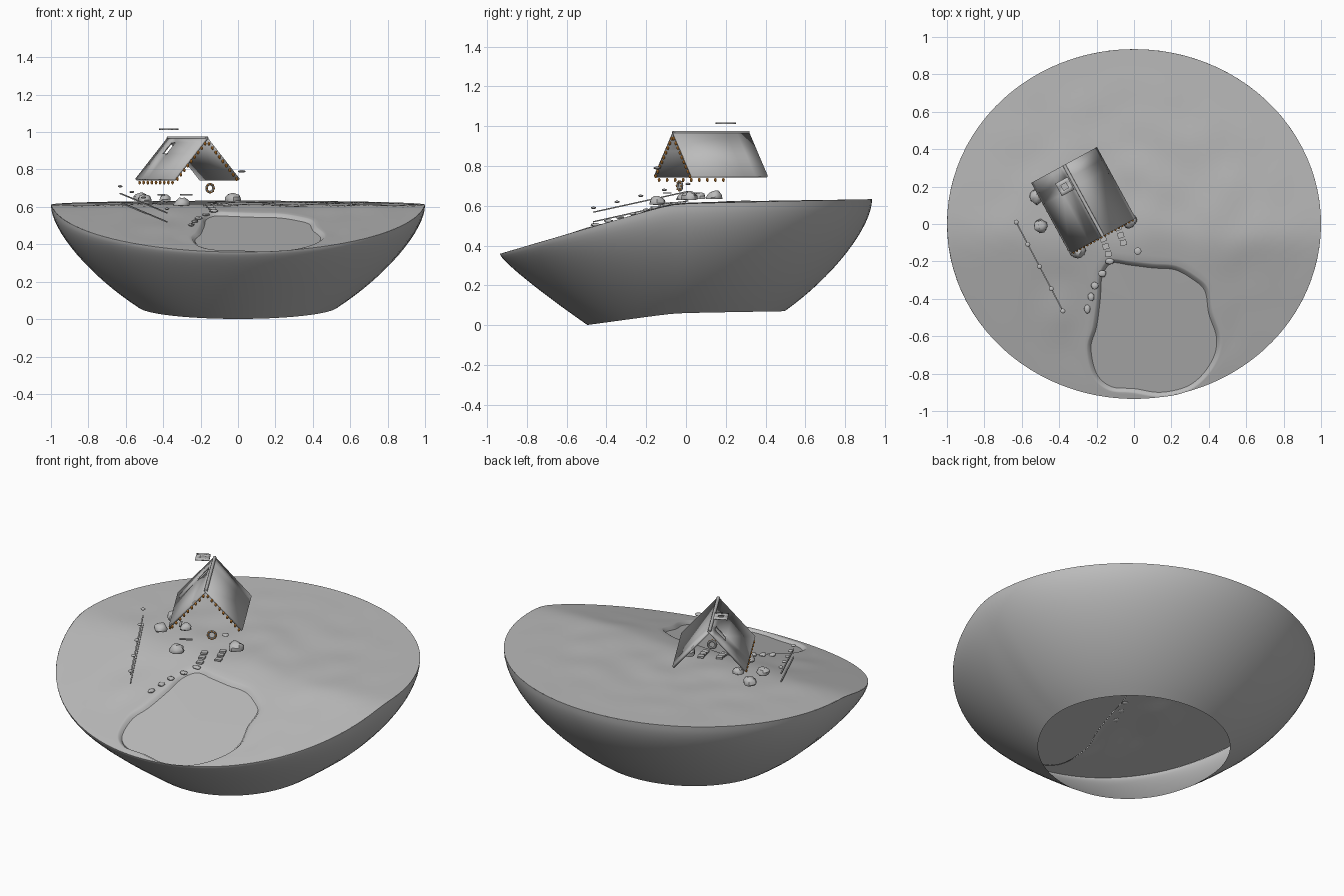
import bpy, bmesh, math
from mathutils import Vector, Matrix, noise

cube = bpy.data.objects.get("Cube")
if cube:
    bpy.data.objects.remove(cube, do_unlink=True)


def material(name, rgb):
    m = bpy.data.materials.new(name)
    m.use_nodes = True
    m.diffuse_color = (*rgb, 1)
    m.node_tree.nodes["Principled BSDF"].inputs["Base Color"].default_value = (*rgb, 1)
    return m


GREY = material("plain_grey", (0.5, 0.5, 0.5))
ORANGE = material("warm_orange", (0.8, 0.3, 0.04))
HOUSE = Matrix.Translation((-0.27, 0.125, 0)) @ Matrix.Rotation(math.radians(28.6), 4, "Z")
DEPTH = 0.935  # y radius of the island


def finish(name, bm, mat=GREY, matrix=Matrix(), angle=40, thickness=0):
    me = bpy.data.meshes.new(name)
    bm.to_mesh(me)
    bm.free()
    me.transform(matrix)
    me.materials.append(mat)
    ob = bpy.data.objects.new(name, me)
    bpy.context.collection.objects.link(ob)
    if thickness:
        mod = ob.modifiers.new("thickness", "SOLIDIFY")
        mod.thickness = thickness
        mod.offset = -1
    bpy.ops.object.select_all(action="DESELECT")
    ob.select_set(True)
    bpy.context.view_layer.objects.active = ob
    bpy.ops.object.shade_smooth_by_angle(angle=math.radians(angle))
    return ob


def loft(name, rings, cap=False, angle=40):
    """Closed rings of points joined by quads."""
    bm = bmesh.new()
    rows = [[bm.verts.new(p) for p in ring] for ring in rings]
    for a, b in zip(rows, rows[1:]):
        for i in range(len(a)):
            j = (i + 1) % len(a)
            bm.faces.new((a[i], b[i], b[j], a[j]))
    if cap:
        mid = bm.verts.new(sum((v.co for v in rows[0]), Vector()) / len(rows[0]))
        for i, v in enumerate(rows[0]):
            bm.faces.new((mid, v, rows[0][(i + 1) % len(rows[0])]))
    return finish(name, bm, angle=angle)


def sheet(name, xs, ys, height, skip=None, thickness=0.012):
    """Grid in house space with an optional missing cell."""
    bm = bmesh.new()
    rows = [[bm.verts.new((x, y, height(x))) for x in xs] for y in ys]
    for j in range(len(ys) - 1):
        for i in range(len(xs) - 1):
            if (i, j) != skip:
                bm.faces.new((rows[j][i], rows[j][i + 1], rows[j + 1][i + 1], rows[j + 1][i]))
    return finish(name, bm, matrix=HOUSE, thickness=thickness)


def box(name, size, matrix):
    bm = bmesh.new()
    bmesh.ops.create_cube(bm, size=1, matrix=Matrix.Diagonal((*size, 1)))
    return finish(name, bm, matrix=matrix)


def ball(name, pos, scale, mat=GREY, segments=12, dome=False, wobble=0):
    bm = bmesh.new()
    bmesh.ops.create_uvsphere(bm, u_segments=segments, v_segments=8, radius=1)
    if dome:
        geom = bm.verts[:] + bm.edges[:] + bm.faces[:]
        bmesh.ops.bisect_plane(bm, geom=geom, plane_co=(0, 0, -0.2), plane_no=(0, 0, -1), clear_outer=True)
    for v in bm.verts:
        v.co *= 1 + wobble * noise.noise(v.co * 2 + Vector(pos) * 9)
    return finish(name, bm, mat, Matrix.Translation(pos) @ Matrix.Diagonal((*scale, 1)))


def soft(d):
    return 0.5 * (d + math.sqrt(d * d + 0.003))


def ground(x, y):
    return 0.613 + 0.022 * y - 0.27 * soft(-y - 0.07)


# Bowl shaped underside, open at the bottom
def bowl_ring(s):
    ring = []
    for i in range(96):
        a = math.tau * i / 96
        c, d = math.cos(a), math.sin(a) * DEPTH
        k = 0.55 + 0.3 * max(0, -math.sin(a))
        f = k * s + (1 - k) * (1 - math.sqrt(1 - s * s))
        r = 0.53 + 0.47 * s
        low = 0.062 + 0.017 * 0.53 * d - 0.12 * soft(-0.53 * d - 0.06)
        ring.append((c * r, d * r, low + (ground(c, d) - low) * f))
    return ring


loft("island_underside", [bowl_ring(math.sin(math.pi / 2 * i / 16)) for i in range(17)])

# Pond outline as a smooth closed curve
shore = [(-.12, -.21), (-.02, -.22), (.1, -.235), (.22, -.245), (.32, -.3), (.38, -.36), (.4, -.48),
         (.44, -.6), (.43, -.7), (.37, -.8), (.28, -.87), (.14, -.9), (0, -.88), (-.12, -.87),
         (-.2, -.8), (-.23, -.66), (-.2, -.55), (-.18, -.4), (-.17, -.28)]
shore = [Vector(p) for p in reversed(shore)]
outline = []
for i in range(len(shore)):
    p, q, r, s = (shore[(i + k - 1) % len(shore)] for k in range(4))
    for n in range(6):
        t = n / 6
        outline.append(0.5 * (2 * q + (r - p) * t + (2 * p - 5 * q + 4 * r - s) * t ** 2
                              + (3 * q - p - 3 * r + s) * t ** 3))
centre = Vector((0.1, -0.57))


def rim_point(p):
    d = (p - centre).normalized()
    ex, ey, cx, cy = d.x, d.y / DEPTH, centre.x, centre.y / DEPTH
    a, b, c = ex * ex + ey * ey, ex * cx + ey * cy, cx * cx + cy * cy - 1
    return centre + d * ((-b + math.sqrt(b * b - a * c)) / a)


# Meadow from the pond bank out to the rim
def meadow_ring(distance, t, drop):
    ring = []
    for p in outline:
        start = p + (p - centre).normalized() * distance
        q = start.lerp(rim_point(p), t)
        edge = max(0, 1 - q.x ** 2 - (q.y / DEPTH) ** 2)
        bump = noise.noise((q.x * 5, q.y * 5, 0)) * 0.012 * edge * min(1, 4 * t)
        ring.append((q.x, q.y, ground(*q) - drop + bump))
    return ring


bank = [meadow_ring(0, 0, 0.02), meadow_ring(0.008, 0, 0.012), meadow_ring(0.018, 0, 0.002)]
loft("meadow", bank + [meadow_ring(0.025, i / 28, 0) for i in range(29)], angle=60)
loft("pond_water", [[(p.x, p.y, ground(*p) - 0.018) for p in outline]], cap=True)


# Roof of two slabs, the left one open for the chimney
def roof_height(x):
    return 0.975 - 1.125 * abs(x)


lengths = [-0.217, 0.085, 0.145, 0.217]
sheet("roof_slab_left", [0, 0.2], lengths, roof_height)
sheet("roof_slab_right", [-0.2, -0.08, -0.025, 0], lengths, roof_height, skip=(1, 1))
bm = bmesh.new()
bmesh.ops.create_cone(bm, cap_ends=True, segments=10, radius1=0.009, radius2=0.009, depth=0.434)
finish("roof_ridge", bm, matrix=HOUSE @ Matrix.Translation((0, 0, 0.968)) @ Matrix.Rotation(math.pi / 2, 4, "X"))
sheet("chimney_cap", [-0.09, -0.067, -0.037, -0.014], [0.076, 0.099, 0.129, 0.152],
      lambda x: 1.018, skip=(1, 1), thickness=0.008)

# String lights on the front gable and the right eave
for i in range(9):
    u = 0.012 + 0.021 * i
    for side in (-1, 1):
        ball("gable_light", HOUSE @ Vector((side * u, -0.218, roof_height(u) - 0.024)),
             (0.007, 0.007, 0.01), ORANGE, 8)
    ball("eave_light", HOUSE @ Vector((-0.195, -0.19 + 0.046 * i, 0.73)), (0.007, 0.007, 0.01), ORANGE, 8)

# Wreath with small lights
bm = bmesh.new()
rings = []
for i in range(20):
    a = math.tau * i / 20
    rings.append([bm.verts.new(((0.021 + 0.007 * math.cos(b)) * math.cos(a), 0.007 * math.sin(b),
                                (0.021 + 0.007 * math.cos(b)) * math.sin(a)))
                  for b in (math.tau * k / 8 for k in range(8))])
for i in range(20):
    for k in range(8):
        a, b, m = rings[i], rings[(i + 1) % 20], (k + 1) % 8
        bm.faces.new((a[k], b[k], b[m], a[m]))
wreath_at = Vector((0.031, -0.194, 0.7))
finish("wreath", bm, matrix=HOUSE @ Matrix.Translation(wreath_at))
for i in range(8):
    a = math.tau * i / 8
    ball("wreath_light", HOUSE @ (wreath_at + Vector((math.cos(a) * 0.023, -0.006, math.sin(a) * 0.023))),
         (0.005,) * 3, ORANGE, 6)

# Window sills
box("front_sill", (0.07, 0.012, 0.006), HOUSE @ Matrix.Translation((-0.11, -0.19, 0.665)))
box("side_sill", (0.012, 0.06, 0.006), HOUSE @ Matrix.Translation((-0.16, 0, 0.665)))

# Bushes round the house
for x, y, r in ((-.52, .145, .038), (-.5, -.01, .036), (-.39, .07, .03), (-.3, -.145, .04), (-.025, .02, .042)):
    ball("bush", (x, y, ground(x, y) + 0.026), (r, r, r * 0.9), dome=True, wobble=0.25)

# Stepping stones towards the pond
for i, (x, y) in enumerate(((-.13, -.2), (-.17, -.265), (-.21, -.33), (-.23, -.39), (-.25, -.455))):
    ball("stepping_stone", (x, y, ground(x, y) + 0.006), (0.024 - 0.002 * i, 0.016 + 0.002 * i, 0.009), wobble=0.2)

# Two rows of paving slabs at the door
for x, y in ((-.165, -.08), (-.085, -.02)):
    for i in range(3):
        px, py = x + 0.014 * i, y - 0.04 * i
        box("paving_slab", (0.034, 0.03, 0.01),
            Matrix.Translation((px, py, ground(px, py) + 0.008)) @ Matrix.Rotation(0.4 - 0.1 * i, 4, "Z"))

# Lamp cap
ball("lamp_cap", (0.02, -0.145, 0.79), (0.02, 0.02, 0.007))

# Fence rails and post caps
start, end = Vector((-0.63, 0.01, 0)), Vector((-0.38, -0.465, 0))
for z1, z2 in ((0.672, 0.568), (0.625, 0.52)):
    a, b = start + Vector((0, 0, z1)), end + Vector((0, 0, z2))
    turn = (b - a).to_track_quat("X", "Z").to_matrix().to_4x4()
    box("fence_rail", ((b - a).length, 0.007, 0.006), Matrix.Translation((a + b) / 2) @ turn)
for i in range(5):
    p = start.lerp(end, i / 4)
    p.z = 0.71 - 0.03 * i
    ball("fence_post_cap", p, (0.013, 0.013, 0.006))
